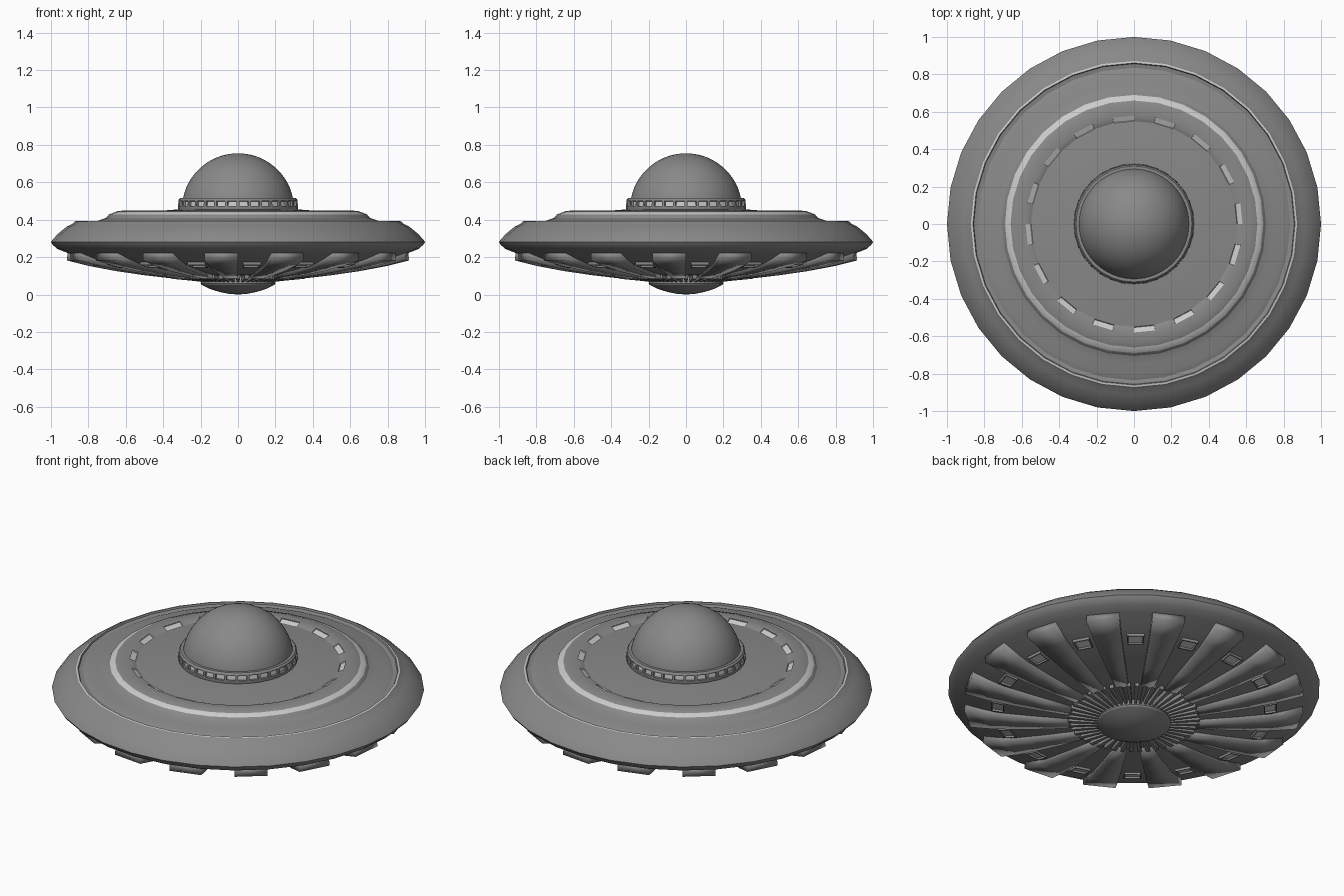
import bpy, bmesh, math
from mathutils import Vector

if "Cube" in bpy.data.objects:
    bpy.data.objects.remove(bpy.data.objects["Cube"])

STEP = math.tau / 32


def material(name, v):
    m = bpy.data.materials.new(name)
    m.diffuse_color = (v, v, v, 1)
    m.use_nodes = True
    m.node_tree.nodes["Principled BSDF"].inputs["Base Color"].default_value = m.diffuse_color
    return m


DARK = material("dark_metal", .25)
LIGHT = material("light_trim", .8)


def polar(r, a, z):
    return Vector((r * math.cos(a), r * math.sin(a), z))


def finish(bm, name, angle=30):
    bmesh.ops.recalc_face_normals(bm, faces=bm.faces)
    me = bpy.data.meshes.new(name)
    bm.to_mesh(me)
    bm.free()
    me.materials.append(DARK)
    me.materials.append(LIGHT)
    me.shade_smooth()
    me.set_sharp_from_angle(angle=math.radians(angle))
    ob = bpy.data.objects.new(name, me)
    bpy.context.collection.objects.link(ob)
    return ob


def lathe(profile, segs=32):
    """Revolve (r, z) points around z; closes onto the axis where r is 0."""
    bm = bmesh.new()
    rings = []
    for r, z in profile:
        if r == 0:
            rings.append([bm.verts.new((0, 0, z))] * segs)
        else:
            rings.append([bm.verts.new(polar(r, i * math.tau / segs, z)) for i in range(segs)])
    for a, b in zip(rings, rings[1:]):
        for i in range(segs):
            j = (i + 1) % segs
            quad = list(dict.fromkeys((a[i], a[j], b[j], b[i])))
            bm.faces.new(quad)
    bmesh.ops.recalc_face_normals(bm, faces=bm.faces)
    return bm


def wedge(bm, lower, upper, a0, a1):
    """Solid radial strip between two (r, z) profiles, spanning angles a0..a1."""
    loop = lower + upper[::-1]
    sides = [[bm.verts.new(polar(r, a, z)) for r, z in loop] for a in (a0, a1)]
    n, m = len(loop), len(lower)
    for i in range(n):
        j = (i + 1) % n
        bm.faces.new((sides[0][i], sides[0][j], sides[1][j], sides[1][i]))
    for s in sides:
        for i in range(m - 1):
            bm.faces.new((s[i], s[i + 1], s[n - 2 - i], s[n - 1 - i]))


def face_polar(f):
    c = f.calc_center_median()
    return c.xy.length, math.atan2(c.y, c.x) % math.tau, c.z


# Saucer hull: stepped upper deck, rounded rim, sloping underside
hull = lathe([
    (0, .455), (.32, .455), (.45, .445), (.55, .436), (.58, .45), (.64, .447),
    (.66, .44), (.69, .428), (.705, .41), (.75, .394), (.81, .39), (.835, .38),
    (.857, .384), (.861, .393), (.872, .391), (.885, .378), (.915, .364), (.96, .327),
    (.99, .295), (1, .28), (.99, .265), (.965, .243), (.91, .222), (.83, .192),
    (.74, .163), (.55, .132), (.36, .105), (.2, .095), (0, .095)])
# Trim rings, and recessed deck slots in every other segment
slots = []
for f in hull.faces:
    r, a, z = face_polar(f)
    if z > .35 and (.66 < r < .69 or .86 < r < .872):
        f.material_index = 1
    if .55 < r < .58 and z > .4 and int(a / STEP) % 2 == 0:
        slots.append(f)
        f.material_index = 1
bmesh.ops.inset_individual(hull, faces=slots, thickness=.001, depth=-.006)
finish(hull, "saucer_hull")

# Dome
dome = [(.3 * math.cos(t), .455 + .3 * math.sin(t))
        for t in (i * math.pi / 32 for i in range(16))]
finish(lathe(dome + [(0, .755)], 64), "dome")

# Dome collar with a recessed window in each segment
collar = lathe([(.28, .445), (.318, .45), (.322, .465), (.317, .508), (.31, .516), (.28, .516)])
panes = [f for f in collar.faces if face_polar(f)[0] > .312 and .47 < face_polar(f)[2] < .5]
bmesh.ops.inset_individual(collar, faces=panes, thickness=.01, depth=0)
bmesh.ops.inset_individual(collar, faces=panes, thickness=.003, depth=-.012)
for f in panes:
    f.material_index = 1
finish(collar, "dome_collar")

# Raised belly petals between the lamp channels, softly shaded
petals = bmesh.new()
low = [(.345, .085), (.5, .103), (.65, .125), (.8, .153), (.915, .182)]
high = [(.345, .12), (.5, .15), (.65, .17), (.8, .2), (.91, .235)]
for k in range(16):
    a = STEP * (2 * k + 1)
    wedge(petals, low, high, a, a + STEP)
finish(petals, "belly_petals", 180)

# Belly lamps: framed boxes in the channels
lamps = bmesh.new()
for k in range(16):
    a = STEP * (2 * k + .5)
    wedge(lamps, [(.70, .143), (.77, .158)], [(.70, .17), (.77, .19)], a - .062, a + .062)
bmesh.ops.recalc_face_normals(lamps, faces=lamps.faces)
lenses = [f for f in lamps.faces if f.normal.z < -.8]
bmesh.ops.inset_individual(lamps, faces=lenses, thickness=.008, depth=0)
bmesh.ops.inset_individual(lamps, faces=lenses, thickness=.003, depth=-.01)
for f in lenses:
    f.material_index = 1
finish(lamps, "belly_lamps")

# Ribbed ring around the bottom lens
ribs = bmesh.new()
for k in range(48):
    a = k * math.tau / 48
    wedge(ribs, [(.18, .066), (.25, .074), (.355, .084)],
          [(.18, .1), (.25, .11), (.355, .12)], a - .032, a + .032)
finish(ribs, "belly_ribs")

# Bottom lens
finish(lathe([(0, .1), (.19, .1), (.2, .06), (.195, .052), (.15, .03), (.1, .014), (.05, .004), (0, 0)]),
       "bottom_lens")
